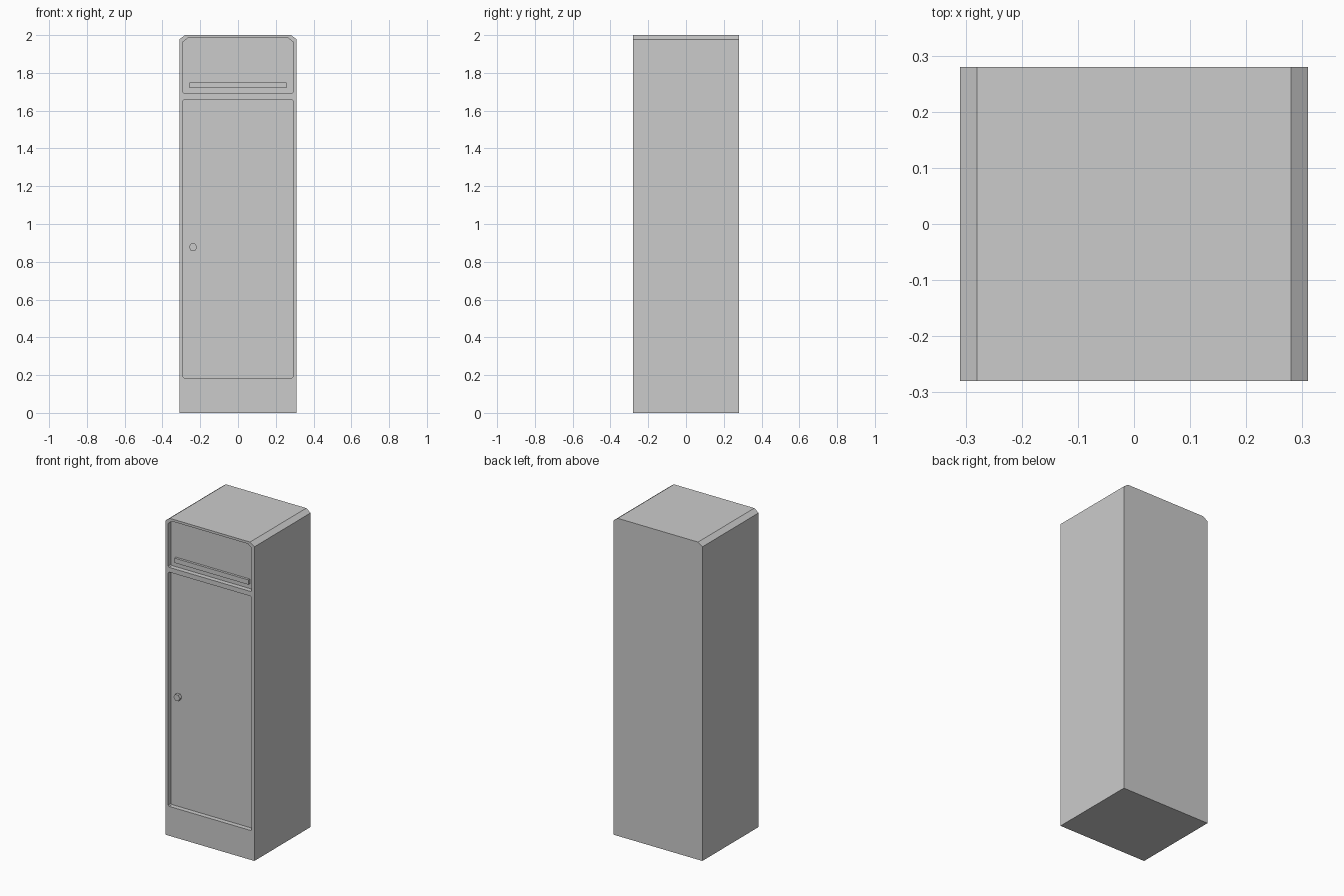
import bpy, bmesh, math

cube = bpy.data.objects.get("Cube")
if cube:
    bpy.data.objects.remove(cube, do_unlink=True)

grey = bpy.data.materials.new("light_grey_metal")
grey.use_nodes = True
grey.diffuse_color = (0.6, 0.6, 0.6, 1)
grey.node_tree.nodes["Principled BSDF"].inputs["Base Color"].default_value = (0.6, 0.6, 0.6, 1)

FRONT, BACK = -0.28, 0.28
PANEL = FRONT + 0.03      # depth of the recessed door faces


def outline(half_w, z0, z1, low, high):
    """Upright rectangle with cut corners; low and high are (x, z) cut sizes."""
    right = []
    if low:
        right += [(half_w - low[0], z0), (half_w, z0 + low[1])]
    else:
        right += [(half_w, z0)]
    right += [(half_w, z1 - high[1]), (half_w - high[0], z1)] if high else [(half_w, z1)]
    return right + [(-x, z) for x, z in reversed(right)]


def prism(name, points, y0, y1):
    """Extrude an x-z outline from y0 to y1."""
    bm = bmesh.new()
    face = bm.faces.new([bm.verts.new((x, y0, z)) for x, z in points])
    new = bmesh.ops.extrude_face_region(bm, geom=[face])["geom"]
    for v in new:
        if isinstance(v, bmesh.types.BMVert):
            v.co.y = y1
    bmesh.ops.recalc_face_normals(bm, faces=bm.faces[:])
    mesh = bpy.data.meshes.new(name)
    bm.to_mesh(mesh)
    bm.free()
    mesh.materials.append(grey)
    obj = bpy.data.objects.new(name, mesh)
    bpy.context.collection.objects.link(obj)
    return obj


# Cabinet shell with sloped top edges
body = prism("cabinet_body", outline(0.31, 0, 2, None, (0.03, 0.022)), FRONT, BACK)

# Recessed upper panel and door
recesses = {
    "upper_recess": outline(0.29, 1.69, 1.985, (0.006, 0.006), (0.025, 0.02)),
    "door_recess": outline(0.29, 0.185, 1.66, (0.006, 0.006), (0.006, 0.006)),
}
for name, points in recesses.items():
    cutter = prism(name, points, FRONT - 0.1, PANEL)
    mod = body.modifiers.new(name, "BOOLEAN")
    mod.operation = "DIFFERENCE"
    mod.solver = "EXACT"
    mod.object = cutter
    bpy.context.view_layer.objects.active = body
    bpy.ops.object.modifier_apply(modifier=name)
    bpy.data.objects.remove(cutter, do_unlink=True)

# Long pull bar on the upper panel
prism("pull_bar", outline(0.258, 1.72, 1.75, None, None), PANEL - 0.015, PANEL)

# Six-sided door knob
hexagon = [(-0.238 + 0.022 * math.cos(i * math.pi / 3),
            0.877 + 0.022 * math.sin(i * math.pi / 3)) for i in range(6)]
prism("door_knob", hexagon, PANEL - 0.02, PANEL)
